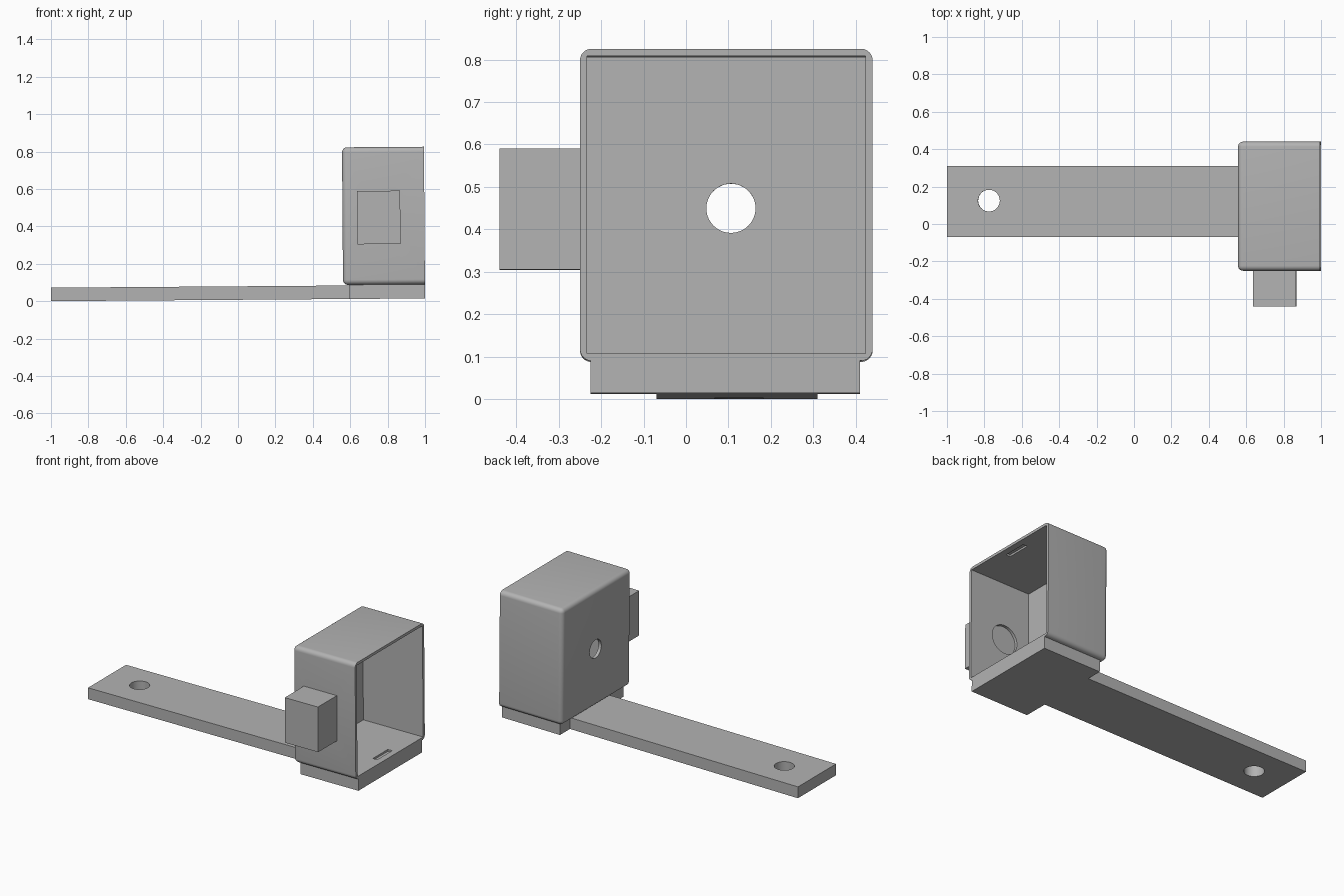
import bpy, bmesh, math
from mathutils import Matrix, Vector

default = bpy.data.objects.get("Cube")
if default:
    bpy.data.objects.remove(default, do_unlink=True)

grey = bpy.data.materials.new("plain grey")
grey.use_nodes = True
GREY = (0.45, 0.45, 0.45, 1)
grey.diffuse_color = GREY
grey.node_tree.nodes["Principled BSDF"].inputs["Base Color"].default_value = GREY

# the whole bracket leans very slightly up towards +x, pivoting at the bar's tip
LEAN = (Matrix.Translation((-1, 0, 0)) @ Matrix.Rotation(-0.0073, 4, 'Y')
        @ Matrix.Translation((1, 0, 0)))


def finish(name, bm):
    mesh = bpy.data.meshes.new(name)
    bm.to_mesh(mesh)
    bm.free()
    mesh.materials.append(grey)
    obj = bpy.data.objects.new(name, mesh)
    bpy.context.collection.objects.link(obj)
    obj.matrix_world = LEAN
    return obj


def block(name, lo, hi, round_edges=0):
    lo, hi = Vector(lo), Vector(hi)
    bm = bmesh.new()
    bmesh.ops.create_cube(bm, size=1)
    for v in bm.verts:
        v.co = (lo + hi) / 2 + v.co * (hi - lo)
    if round_edges:
        # keep the rim on the open +x side sharp
        edges = [e for e in bm.edges if min(v.co.x for v in e.verts) < hi.x - 0.01]
        bmesh.ops.bevel(bm, geom=edges, offset=round_edges, segments=6,
                        profile=0.5, affect='EDGES')
    return finish(name, bm)


def cylinder(name, centre, radius, depth, axis):
    bm = bmesh.new()
    turn = {'X': Matrix.Rotation(math.pi / 2, 4, 'Y'),
            'Y': Matrix.Rotation(math.pi / 2, 4, 'X'),
            'Z': Matrix()}[axis]
    bmesh.ops.create_cone(bm, cap_ends=True, segments=48, radius1=radius, radius2=radius,
                          depth=depth, matrix=Matrix.Translation(centre) @ turn)
    return finish(name, bm)


def cut(obj, cutters):
    for c in cutters:
        c.hide_render = True
        mod = obj.modifiers.new("cut", 'BOOLEAN')
        mod.operation = 'DIFFERENCE'
        mod.solver = 'EXACT'
        mod.object = c
    bpy.context.view_layer.update()
    done = obj.evaluated_get(bpy.context.evaluated_depsgraph_get())
    mesh = bpy.data.meshes.new_from_object(done)
    obj.modifiers.clear()
    obj.data = mesh
    for c in cutters:
        bpy.data.objects.remove(c, do_unlink=True)
    bpy.ops.object.select_all(action='DESELECT')
    obj.select_set(True)
    bpy.context.view_layer.objects.active = obj
    bpy.ops.object.shade_smooth_by_angle(angle=math.radians(30))


# housing: rounded box, open on +x, with holes and two latch slots near the rim
X0, X1, Y0, Y1, Z0, Z1 = 0.562, 1.0, -0.25, 0.44, 0.0755, 0.811
WALL = 0.017
housing = block("housing", (X0, Y0, Z0), (X1, Y1, Z1), 0.027)
cavity = block("cavity_cutter", (X0 + 0.02, Y0 + WALL, Z0 + WALL),
               (X1 + 0.1, Y1 - WALL, Z1 - WALL))
rear_hole = cylinder("rear_hole_cutter", (X0, 0.106, 0.438), 0.058, 0.1, 'X')
side_hole = cylinder("side_hole_cutter", (0.755, Y0, 0.435), 0.09, 0.1, 'Y')
slots = [block("slot_cutter", (0.93, 0.02, z - 0.012), (0.96, 0.17, z + 0.012))
         for z in (Z0 + WALL, Z1 - WALL)]
cut(housing, [cavity, rear_hole, side_hole] + slots)

# block on the front wall
block("front_block", (0.64, -0.44, 0.292), (0.871, Y0, 0.577))

# foot under the housing and mounting bar with its screw hole
block("foot", (0.595, -0.225, 0), (1.0, 0.41, 0.0755))
bar = block("mounting_bar", (-1, -0.07, 0), (0.595, 0.31, 0.072))
cut(bar, [cylinder("screw_hole_cutter", (-0.775, 0.125, 0.03), 0.058, 0.3, 'Z')])
